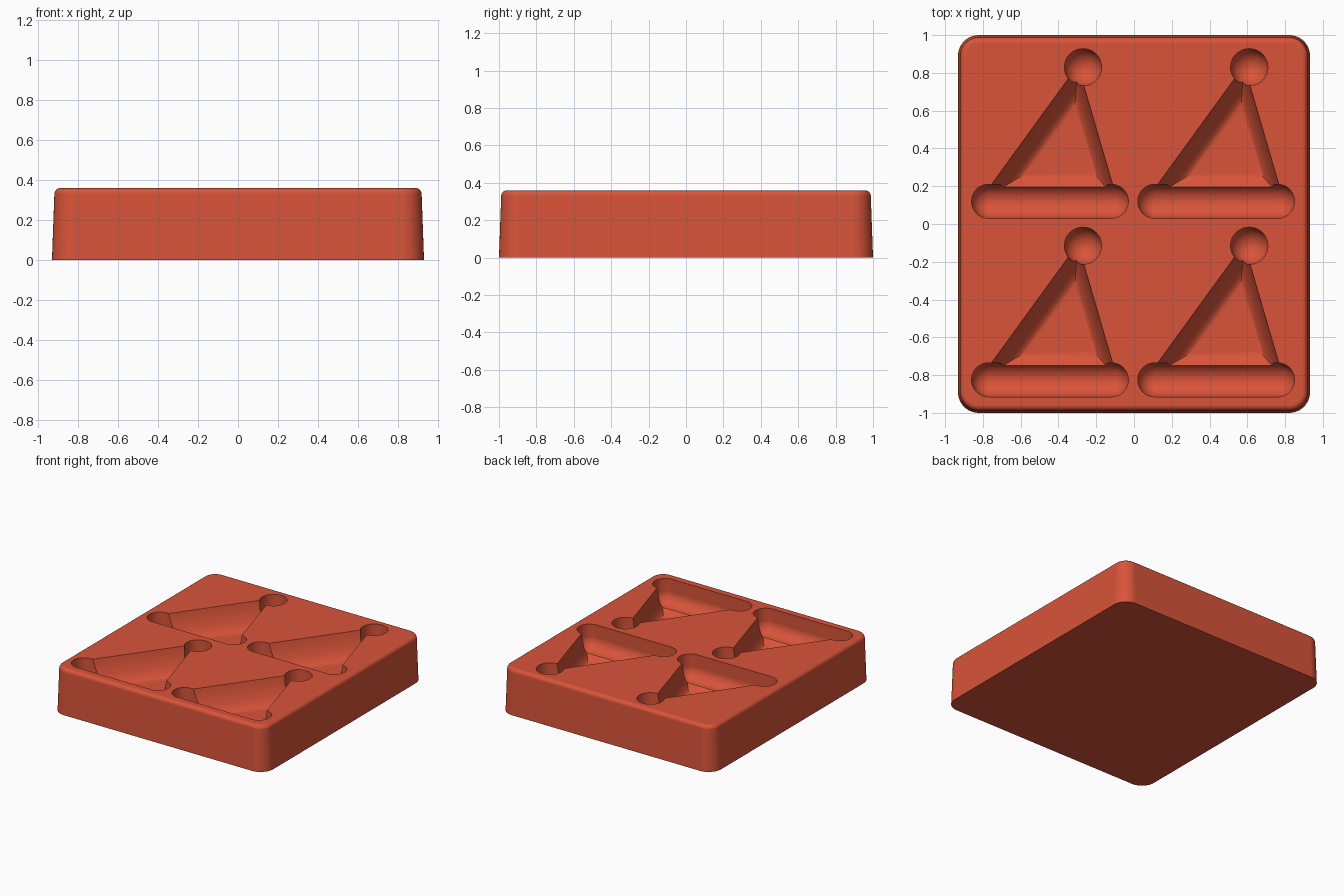
import bpy
import bmesh
from math import sin, cos, pi
from mathutils import Vector

cube = bpy.data.objects.get("Cube")
if cube:
    bpy.data.objects.remove(cube, do_unlink=True)

TOP = 0.36          # height of the block
ABOVE = 0.42        # cutters start above the top face
COPIES = [(0, 0), (0.88, 0), (0, -0.945), (0.88, -0.945)]

red = bpy.data.materials.new("brick_red")
red.use_nodes = True
red.diffuse_color = (0.69, 0.088, 0.041, 1)
red.node_tree.nodes["Principled BSDF"].inputs["Base Color"].default_value = red.diffuse_color


def loft(bm, rings):
    """Skin a stack of equal-length rings and cap both ends."""
    loops = [[bm.verts.new(p) for p in ring] for ring in rings]
    n = len(loops[0])
    for a, b in zip(loops, loops[1:]):
        for i in range(n):
            j = (i + 1) % n
            bm.faces.new((a[i], a[j], b[j], b[i]))
    bm.faces.new(loops[0])
    bm.faces.new(loops[-1])


def make_object(name, stacks):
    bm = bmesh.new()
    for rings in stacks:
        loft(bm, rings)
    bmesh.ops.recalc_face_normals(bm, faces=bm.faces)
    mesh = bpy.data.meshes.new(name)
    bm.to_mesh(mesh)
    bm.free()
    mesh.materials.append(red)
    obj = bpy.data.objects.new(name, mesh)
    bpy.context.collection.objects.link(obj)
    return obj


def rounded_rect(hx, hy, r, z, seg=10):
    pts = []
    for q, (sx, sy) in enumerate([(1, 1), (-1, 1), (-1, -1), (1, -1)]):
        for i in range(seg + 1):
            a = (q + i / seg) * pi / 2
            pts.append((sx * (hx - r) + r * cos(a), sy * (hy - r) + r * sin(a), z))
    return pts


def round_groove(x0, x1, y, r, depth, seg=24, steps=9):
    """Round-bottomed slot from x0 to x1; a ball socket when x0 and x1 nearly meet."""
    def ring(rad, z):
        pts = []
        for cx, start in ((x1, -pi / 2), (x0, pi / 2)):
            for i in range(seg + 1):
                a = start + pi * i / seg
                pts.append((cx + rad * cos(a), y + rad * sin(a), z))
        return pts
    centre = TOP - depth + r
    rings = [ring(r, ABOVE)]
    for i in range(steps + 1):
        a = i / steps * pi / 2 * 0.97
        rings.append(ring(r * cos(a), centre - r * sin(a)))
    return rings


def triangle_bowl(corners, heart, depth, steps=12):
    """Triangular hollow whose walls curve in to a flat floor."""
    heart = Vector(heart)

    def ring(k, z):
        return [(*Vector(c).lerp(heart, k), z) for c in corners]
    rings = [ring(0, ABOVE)]
    for i in range(steps + 1):
        t = i / steps
        a = t * pi / 2
        k = 0.55 * (0.5 * t + 0.5 * (1 - cos(a)))
        rings.append(ring(k, TOP - depth * sin(a)))
    return rings


def repeat(rings):
    return [[[(x + dx, y + dy, z) for x, y, z in ring] for ring in rings]
            for dx, dy in COPIES]


# Block with slightly leaning sides and a rounded top rim
FILLET, LEAN = 0.03, 0.012
levels = [(0, 0)]
for i in range(7):
    a = i / 6 * pi / 2
    levels.append((LEAN + FILLET * (1 - cos(a)), TOP - FILLET + FILLET * sin(a)))
block = make_object("mold_block", [[rounded_rect(0.932 - s, 1 - s, 0.11 - s, z)
                                    for s, z in levels]])

# Hollows: triangle, bar below it, ball at its tip
triangle = triangle_bowl([(-0.82, 0.12), (-0.087, 0.12), (-0.297, 0.84)],
                         (-0.33, 0.41), 0.19)
bar = round_groove(-0.77, -0.12, 0.12, 0.09, 0.19)
ball = round_groove(-0.2705, -0.2695, 0.83, 0.098, 0.18)
cutters = [make_object("triangle_cutter", repeat(triangle)),
           make_object("bar_cutter", repeat(bar)),
           make_object("ball_cutter", repeat(ball))]

bpy.ops.object.select_all(action="DESELECT")
block.select_set(True)
bpy.context.view_layer.objects.active = block
for cutter in cutters:
    cutter.hide_render = True
    mod = block.modifiers.new(cutter.name, "BOOLEAN")
    mod.operation = "DIFFERENCE"
    mod.solver = "EXACT"
    mod.object = cutter
    bpy.ops.object.modifier_apply(modifier=mod.name)
for cutter in cutters:
    bpy.data.objects.remove(cutter, do_unlink=True)

# Smooth curves, crisp hollow edges, flat top
bpy.ops.object.shade_smooth_by_angle(angle=pi / 6)
weighted = block.modifiers.new("weighted_normals", "WEIGHTED_NORMAL")
weighted.keep_sharp = True
